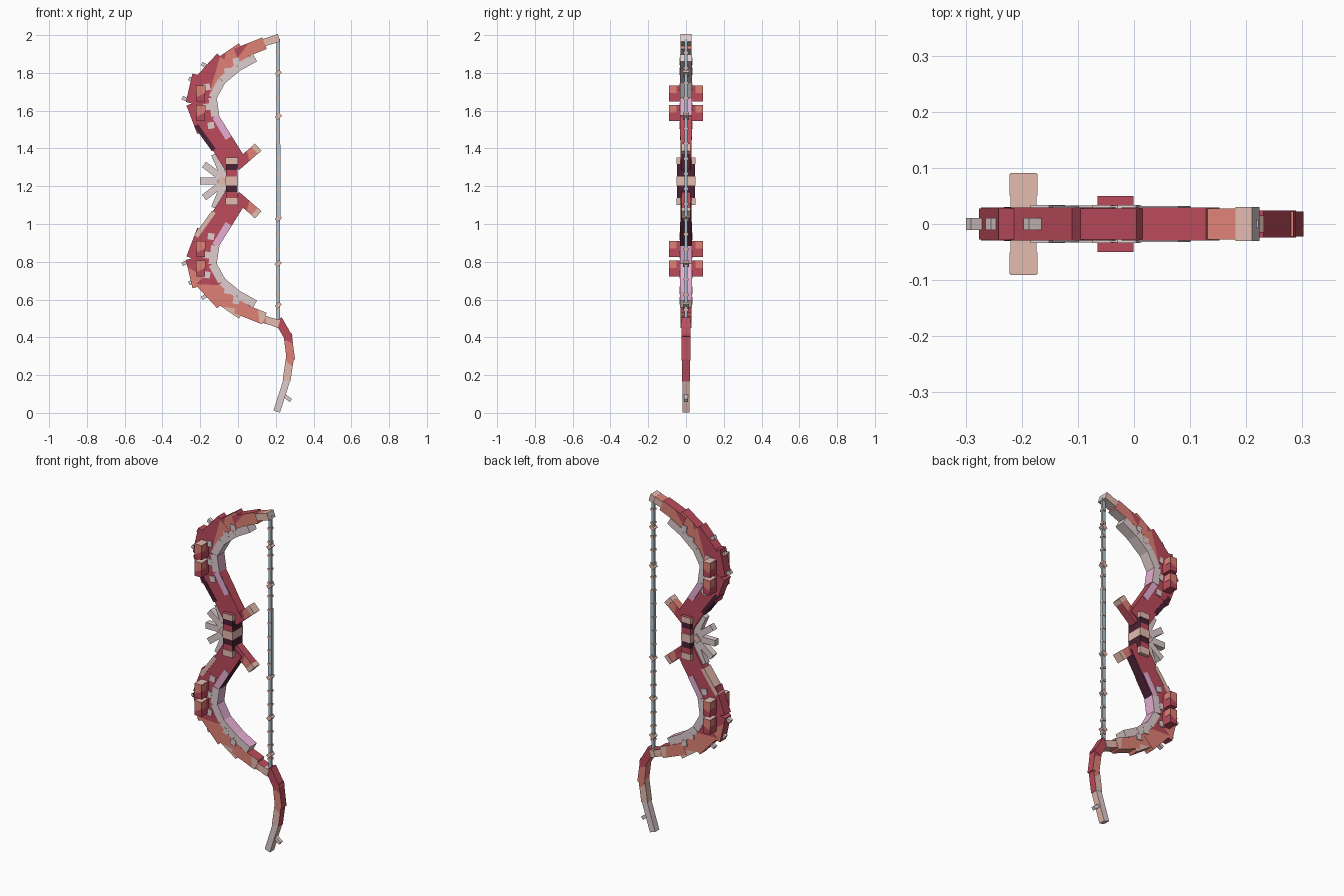
import bpy
import bmesh
from mathutils import Vector

cube = bpy.data.objects.get("Cube")
if cube:
    bpy.data.objects.remove(cube)

MID = 1.228                     # height of the grip centre, the mirror line
COLOURS = {
    "red": "BC4B5C", "maroon": "4A2135", "salmon": "E08275", "blush": "E4BBAF",
    "pale_grey": "DFCDCE", "lilac": "E5AFD3", "steel": "B1C5D1",
}
NAMES = list(COLOURS)
MATS = []


def linear(pair):
    c = int(pair, 16) / 255
    return c / 12.92 if c < 0.04 else ((c + 0.055) / 1.055) ** 2.4


for name, code in COLOURS.items():
    mat = bpy.data.materials.new(name)
    rgba = [linear(code[i:i + 2]) for i in (0, 2, 4)] + [1]
    mat.use_nodes = True
    mat.diffuse_color = rgba
    mat.node_tree.nodes["Principled BSDF"].inputs["Base Color"].default_value = rgba
    MATS.append(mat)


def bar(name, a, b, w, d, front, outer=None, inner=None, end=None,
        second=None, cut=(0.5, 1, 1), ref=(0.21, MID), flip=False, y=0):
    """Box along a-b in the xz plane; `outer` faces away from ref.
    `second` colours the front and back beyond a slanted cut (t, along, across)."""
    a, b, ref = (Vector((p[0], 0, 2 * MID - p[1] if flip else p[1])) for p in (a, b, ref))
    u = (b - a).normalized()
    v = Vector((-u.z, 0, u.x))
    if v.dot((a + b) / 2 - ref) < 0:
        v = -v
    bm = bmesh.new()
    rings = []
    for p in (a, b):
        rings.append([bm.verts.new(p + v * (w / 2 * i) + Vector((0, y + j * d / 2, 0)))
                      for i, j in ((-1, -1), (1, -1), (1, 1), (-1, 1))])
    bm.faces.new(rings[0])
    bm.faces.new(rings[1])
    for i in range(4):
        k = (i + 1) % 4
        bm.faces.new((rings[0][i], rings[0][k], rings[1][k], rings[1][i]))
    point = a.lerp(b, cut[0])
    normal = (u * cut[1] + v * cut[2]).normalized()
    if second:
        bmesh.ops.bisect_plane(bm, geom=bm.verts[:] + bm.edges[:] + bm.faces[:],
                               plane_co=point, plane_no=normal)
    bmesh.ops.recalc_face_normals(bm, faces=bm.faces[:])
    for f in bm.faces:
        colour = front
        if abs(f.normal.y) > 0.7:
            if second and (f.calc_center_median() - point).dot(normal) > 0:
                colour = second
        elif f.normal.dot(v) > 0.7:
            colour = outer or front
        elif f.normal.dot(v) < -0.7:
            colour = inner or front
        elif f.normal.dot(u) > 0.7:
            colour = end or front
        f.material_index = NAMES.index(colour)
    mesh = bpy.data.meshes.new(name)
    bm.to_mesh(mesh)
    bm.free()
    for mat in MATS:
        mesh.materials.append(mat)
    obj = bpy.data.objects.new(name, mesh)
    bpy.context.collection.objects.link(obj)


# Limb centre lines: start, end, width
LIMB = [((-0.01, 1.31), (-0.16, 1.55), 0.125), ((-0.155, 1.50), (-0.212, 1.65), 0.13),
        ((-0.208, 1.63), (-0.173, 1.78), 0.14), ((-0.185, 1.74), (-0.07, 1.865), 0.11),
        ((-0.1, 1.83), (0.03, 1.92), 0.09), ((-0.01, 1.897), (0.14, 1.957), 0.065),
        ((0.08, 1.942), (0.215, 1.985), 0.04)]
# front, outer, inner, second colour, cut
UPPER = [("red", "red", "red", None, None),
         ("red", "red", "red", None, None),
         ("red", "red", "red", None, None),
         ("red", "red", "red", "salmon", (0.6, 0.5, -1)),
         ("red", "red", "pale_grey", "salmon", (0.15, 0.5, -0.6)),
         ("salmon", "red", "pale_grey", "red", (0.2, -0.6, 1)),
         ("salmon", "salmon", "pale_grey", "blush", (0.35, 1, -0.6))]
LOWER = [("red", "red", "maroon", None, None),
         ("red", "red", "red", None, None),
         ("red", "red", "red", "salmon", (0.7, 1, 1)),
         ("salmon", "salmon", "red", "red", (0.3, -1, -1)),
         ("salmon", "salmon", "red", "blush", (0.85, 0.5, 1)),
         ("salmon", "salmon", "red", "blush", (0.8, 1, -0.5)),
         ("salmon", "salmon", "red", "blush", (0.5, 1, -0.5))]
LINER = [(-0.05, 1.455), (-0.12, 1.57), (-0.135, 1.67), (-0.085, 1.76), (0.0, 1.83), (0.09, 1.88)]
UPPER_INNER = ["red", "lilac", "pale_grey", "pale_grey", "pale_grey"]
LOWER_INNER = ["maroon", "lilac", "lilac", "lilac", "lilac"]
PLATES = [(-0.01, 1.862), (-0.055, 1.808), (-0.165, 1.725), (-0.165, 1.62), (-0.143, 1.522)]
SPIKES = [(-0.182, 1.843), (-0.25, 1.765), (-0.285, 1.664)]

for side, flip, scheme, lining, trim in (
        ("upper", False, UPPER, UPPER_INNER, "maroon"),
        ("lower", True, LOWER, LOWER_INNER, "blush")):
    # Curved limb, slightly varying depth so that overlaps stay clean
    for i, ((a, b, w), (front, outer, inner, second, cut)) in enumerate(zip(LIMB, scheme)):
        bar(f"{side}_limb_{i}", a, b, w, 0.056 + 0.002 * (i % 2), front, outer, inner,
            None, second, cut or (0.5, 1, 1), flip=flip)
    bar(f"{side}_limb_tip", (0.187, 1.976), (0.217, 1.9855), 0.042, 0.06, "blush",
        end="pale_grey", flip=flip)
    # Edge trim on the outside near the grip
    bar(f"{side}_edge_trim", (-0.128, 1.392), (-0.222, 1.522), 0.024, 0.06, trim, flip=flip)
    # Pale strip lining the inside of the curve
    for i, (a, b) in enumerate(zip(LINER, LINER[1:])):
        bar(f"{side}_liner_{i}", a, b, 0.036 if i == 0 else 0.043, 0.064 + 0.002 * (i % 2),
            "lilac" if i == 0 else "pale_grey", inner=lining[i], flip=flip)
    # Small square inlays and outer spikes
    for i, (x, z) in enumerate(PLATES):
        bar(f"{side}_inlay_{i}", (x + 0.003, z - 0.017), (x - 0.003, z + 0.017), 0.034, 0.068,
            "pale_grey", flip=flip)
    for i, (x, z) in enumerate(SPIKES):
        bar(f"{side}_spike_{i}", (x - 0.01, z + 0.006), (x + 0.012, z - 0.006), 0.02, 0.022,
            "pale_grey", flip=flip)
    # Prong beside the grip
    bar(f"{side}_prong", (-0.01, 1.305), (0.105, 1.405), 0.05, 0.046, "red", "salmon", "red",
        "blush", "salmon", (0.55, 1, -0.5), flip=flip)
    bar(f"{side}_prong_tip", (0.088, 1.39), (0.107, 1.407), 0.052, 0.05, "blush", flip=flip)

# Cross studs through the limbs, with a lighter patch on each end
for i, z in enumerate((0.722, 0.825, 1.545, 1.648)):
    bar(f"stud_{i}", (-0.197, z), (-0.197, z + 0.086), 0.046, 0.182, "red",
        end="blush", second="salmon", cut=(0.4, 1, 0.5))
    for y in (-0.07, 0.07):
        bar(f"stud_patch_{i}", (-0.197, z + 0.045), (-0.197, z + 0.084), 0.05,
            0.038, "salmon", end="blush", y=y)

# Grip with stacked bands
BANDS = [("blush", 1.318, 1.352), ("maroon", 1.285, 1.318), ("red", 1.252, 1.285),
         ("blush", 1.205, 1.252), ("maroon", 1.17, 1.205), ("red", 1.138, 1.17),
         ("blush", 1.1, 1.138)]
for i, (colour, low, high) in enumerate(BANDS):
    wide = 0.004 if colour == "blush" else 0
    bar(f"grip_band_{i}", (-0.033, low), (-0.033, high), 0.06 + wide, 0.096 + wide, colour,
        inner="maroon" if colour == "red" else colour, end="red" if i == 0 else colour)

# Fan of blades on the outer side of the grip
for i, (x, z) in enumerate(((-0.125, 1.37), (-0.18, 1.315), (-0.2, 1.228),
                            (-0.18, 1.14), (-0.125, 1.085))):
    bar(f"fan_blade_{i}", (-0.065, MID), (x, z), 0.036, 0.034 + 0.002 * (i % 2), "pale_grey")
bar("fan_hub", (-0.1, MID - 0.015), (-0.07, MID + 0.015), 0.036, 0.05, "blush")

# Bow string with wrapped centre, bands and diamond beads
bar("string", (0.213, 0.47), (0.213, 1.98), 0.018, 0.014, "steel")
bar("string_wrap", (0.213, 1.02), (0.213, 1.42), 0.023, 0.018, "steel")
for i in range(18):
    z = 0.54 + i * 0.08
    bar(f"string_band_{i}", (0.213, z), (0.213, z + 0.012), 0.021, 0.025, "blush")
for i, z in enumerate((0.57, 0.79, 1.03, 1.57, 1.8)):
    bar(f"string_bead_{i}", (0.202, z - 0.011), (0.224, z + 0.011), 0.022, 0.03, "blush")

# Curved tail hanging from the lower tip
TAIL = [((0.212, 0.495), (0.27, 0.395), 0.044, "red", "red", "salmon"),
        ((0.262, 0.42), (0.28, 0.28), 0.044, "salmon", "red", "salmon"),
        ((0.276, 0.30), (0.257, 0.17), 0.042, "blush", "red", "blush"),
        ((0.262, 0.185), (0.205, 0.007), 0.036, "pale_grey", "blush", "pale_grey")]
for i, (a, b, w, front, outer, inner) in enumerate(TAIL):
    second = (None, "red", "salmon", None)[i]
    bar(f"tail_{i}", a, b, w, 0.048 - 0.003 * i, front, outer, inner, None, second,
        (0.3, -1, 0.6), ref=(-1, 0.3))
bar("tail_barb", (0.235, 0.1), (0.28, 0.065), 0.02, 0.02, "pale_grey")
